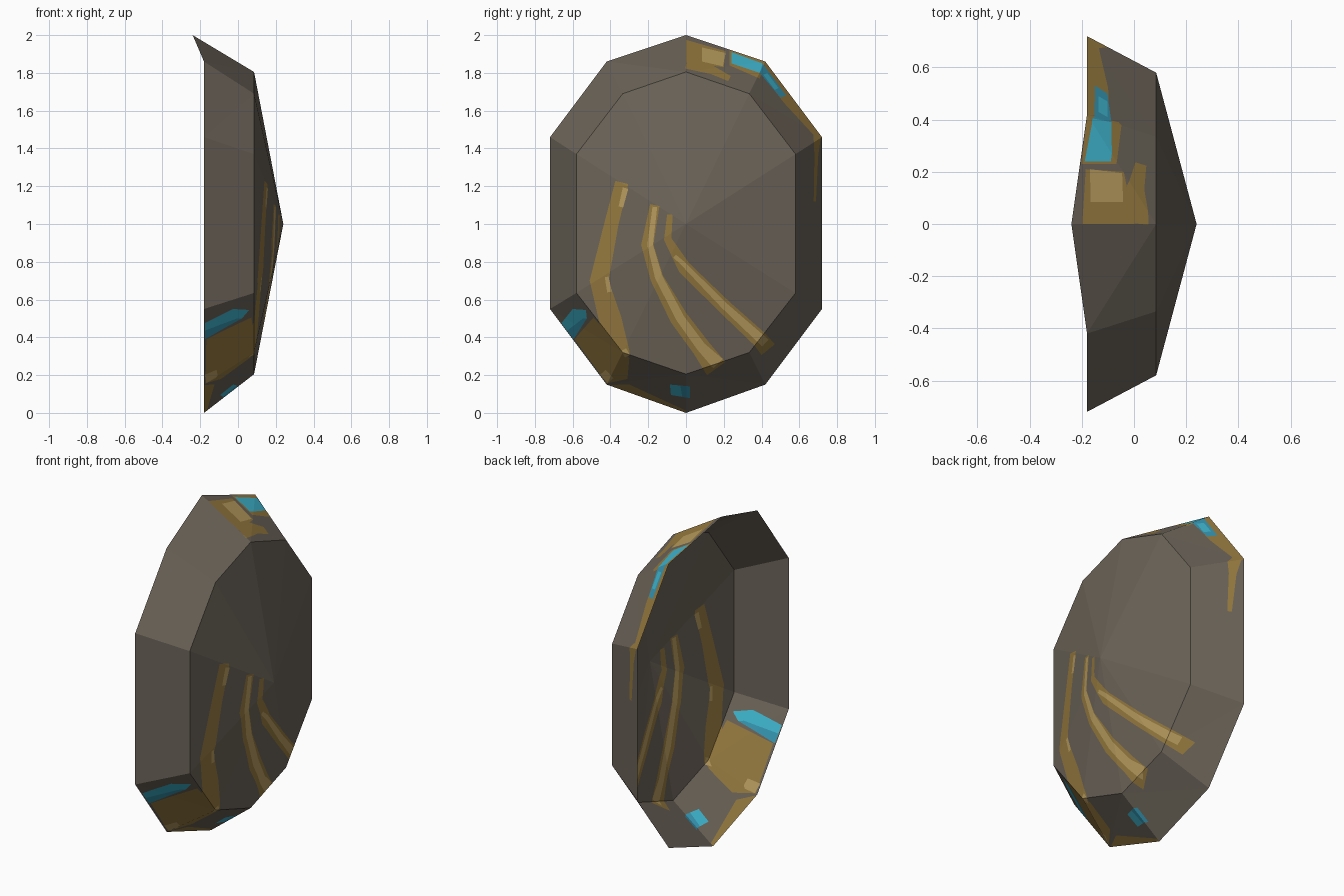
import bpy, bmesh
from mathutils import Vector

if "Cube" in bpy.data.objects:
    bpy.data.objects.remove(bpy.data.objects["Cube"])


def material(name, rgb):
    m = bpy.data.materials.new(name)
    lin = [((c / 255 + 0.055) / 1.055) ** 2.4 for c in rgb]
    m.diffuse_color = (*lin, 1)
    m.use_nodes = True
    m.node_tree.nodes["Principled BSDF"].inputs["Base Color"].default_value = m.diffuse_color
    return m


mats = [material("dark stone", (107, 99, 88)),
        material("dull gold", (150, 122, 63)),
        material("pale gold", (183, 155, 94)),
        material("bright cyan", (63, 182, 207)),
        material("deep cyan", (54, 150, 178))]
STONE, GOLD, PALE, CYAN, DEEP = range(5)

# Open ten-sided shell: rim, inner ring and centre point
bm = bmesh.new()


def ring(half):
    pts = half + [(x, -y, z) for x, y, z in reversed(half[1:-1])]
    return [bm.verts.new(p) for p in pts]


rim = ring([(-.24, 0, 2), (-.18, .42, 1.86), (-.18, .72, 1.46),
            (-.18, .72, .55), (-.18, .42, .15), (-.18, 0, 0)])
inner = ring([(.085, 0, 1.805), (.085, .335, 1.69), (.085, .58, 1.37),
              (.085, .58, .635), (.085, .335, .32), (.085, 0, .205)])
apex = bm.verts.new((.24, 0, 1))
for i in range(10):
    j = (i + 1) % 10
    bm.faces.new((rim[i], rim[j], inner[j], inner[i]))
    bm.faces.new((inner[i], inner[j], apex))
bmesh.ops.triangulate(bm, faces=[f for f in bm.faces if len(f.verts) == 4])
bm.normal_update()
for f in bm.faces:
    if f.normal.x < 0:
        f.normal_flip()


def paint(mat, pts):
    """Cut a convex outline (y, z) through the shell and colour its inside."""
    n = len(pts)
    area = sum(pts[i][0] * pts[(i + 1) % n][1] - pts[(i + 1) % n][0] * pts[i][1]
               for i in range(n))
    if area < 0:
        pts = pts[::-1]
    lo_y, hi_y = min(p[0] for p in pts), max(p[0] for p in pts)
    lo_z, hi_z = min(p[1] for p in pts), max(p[1] for p in pts)
    faces = [f for f in bm.faces
             if max(v.co.y for v in f.verts) > lo_y and min(v.co.y for v in f.verts) < hi_y
             and max(v.co.z for v in f.verts) > lo_z and min(v.co.z for v in f.verts) < hi_z]
    for i in range(n):
        (y0, z0), (y1, z1) = pts[i], pts[(i + 1) % n]
        co, no = Vector((0, y0, z0)), Vector((0, z0 - z1, y1 - y0)).normalized()
        geom = set(faces)
        for f in faces:
            geom.update(f.verts)
            geom.update(f.edges)
        res = bmesh.ops.bisect_plane(bm, geom=list(geom), dist=1e-5,
                                     plane_co=co, plane_no=no)
        faces = [f for f in res["geom"] if isinstance(f, bmesh.types.BMFace)
                 and (f.calc_center_median() - co).dot(no) > 0]
        if not faces:
            return
    for f in faces:
        f.material_index = mat


def stripe(mat, path):
    """Painted band along (y, z, width) points with joined corners."""
    sides = []
    for i, (y, z, w) in enumerate(path):
        a, b = path[max(i - 1, 0)], path[min(i + 1, len(path) - 1)]
        d = Vector((b[0] - a[0], b[1] - a[1])).normalized() * w / 2
        sides.append(((y - d.y, z + d.x), (y + d.y, z - d.x)))
    for (a, b), (c, d) in zip(sides, sides[1:]):
        paint(mat, [a, b, d, c])


# Left gold band, and its spread over the lower rim
stripe(GOLD, [(-.34, 1.22, .07), (-.395, 1, .075), (-.46, .7, .1),
              (-.40, .49, .12), (-.32, .31, .05)])
paint(GOLD, [(-.59, .39), (-.418, .156), (-.33, .325), (-.49, .505)])
paint(GOLD, [(-.418, .156), (-.31, .18), (-.30, .29), (-.335, .325)])
paint(GOLD, [(-.42, .148), (0, 0), (0, .012), (-.30, .15)])
stripe(PALE, [(-.32, 1.19, .03), (-.345, 1.09, .025)])
stripe(PALE, [(-.42, .72, .02), (-.405, .64, .025)])
stripe(PALE, [(-.44, .215, .04), (-.40, .17, .04)])
stripe(PALE, [(-.33, .335, .03), (-.31, .30, .03)])

# Two curved gold bands with pale middles
stripe(GOLD, [(-.165, 1.10, .05), (-.205, .89, .065), (-.155, .715, .07),
              (-.04, .505, .095), (.08, .345, .1), (.16, .235, .12)])
stripe(PALE, [(-.165, 1.09, .025), (-.19, .89, .03), (-.145, .72, .04),
              (-.03, .5, .045), (.08, .35, .05), (.17, .26, .07)])
stripe(GOLD, [(-.085, 1.05, .03), (-.097, .92, .04), (-.01, .77, .07),
              (.205, .56, .075), (.39, .39, .085), (.435, .335, .09)])
stripe(PALE, [(-.06, .83, .02), (-.01, .785, .025), (.2, .57, .035), (.42, .37, .05)])

# Cyan patches on the lower rim
paint(CYAN, [(-.60, .55), (-.53, .545), (-.525, .50), (-.595, .39), (-.66, .475)])
paint(DEEP, [(-.545, .50), (-.525, .50), (-.595, .39), (-.63, .435)])
paint(CYAN, [(-.085, .15), (-.03, .145), (-.02, .085), (-.08, .095)])
paint(DEEP, [(-.03, .145), (.02, .14), (.02, .078), (-.02, .085)])

# Gold and cyan on the upper rim
paint(GOLD, [(0, 1.975), (.21, 1.915), (.20, 1.83), (0, 1.855)])
paint(PALE, [(.085, 1.935), (.21, 1.905), (.195, 1.835), (.085, 1.86)])
stripe(GOLD, [(0, 1.84, .035), (.14, 1.815, .045), (.23, 1.77, .03)])
paint(GOLD, [(.23, 1.92), (.42, 1.86), (.39, 1.77), (.23, 1.84)])
paint(GOLD, [(.42, 1.86), (.72, 1.46), (.69, 1.42), (.52, 1.64), (.40, 1.77)])
paint(CYAN, [(.24, 1.91), (.405, 1.85), (.39, 1.80), (.24, 1.85)])
paint(DEEP, [(.405, 1.85), (.53, 1.68), (.50, 1.67), (.39, 1.80)])
paint(CYAN, [(.43, 1.80), (.49, 1.72), (.47, 1.71), (.41, 1.79)])
stripe(GOLD, [(.695, 1.47, .04), (.69, 1.36, .02), (.682, 1.12, .012)])

mesh = bpy.data.meshes.new("faceted_shell")
bm.normal_update()
bm.to_mesh(mesh)
bm.free()
for m in mats:
    mesh.materials.append(m)
obj = bpy.data.objects.new("faceted_shell", mesh)
bpy.context.collection.objects.link(obj)
